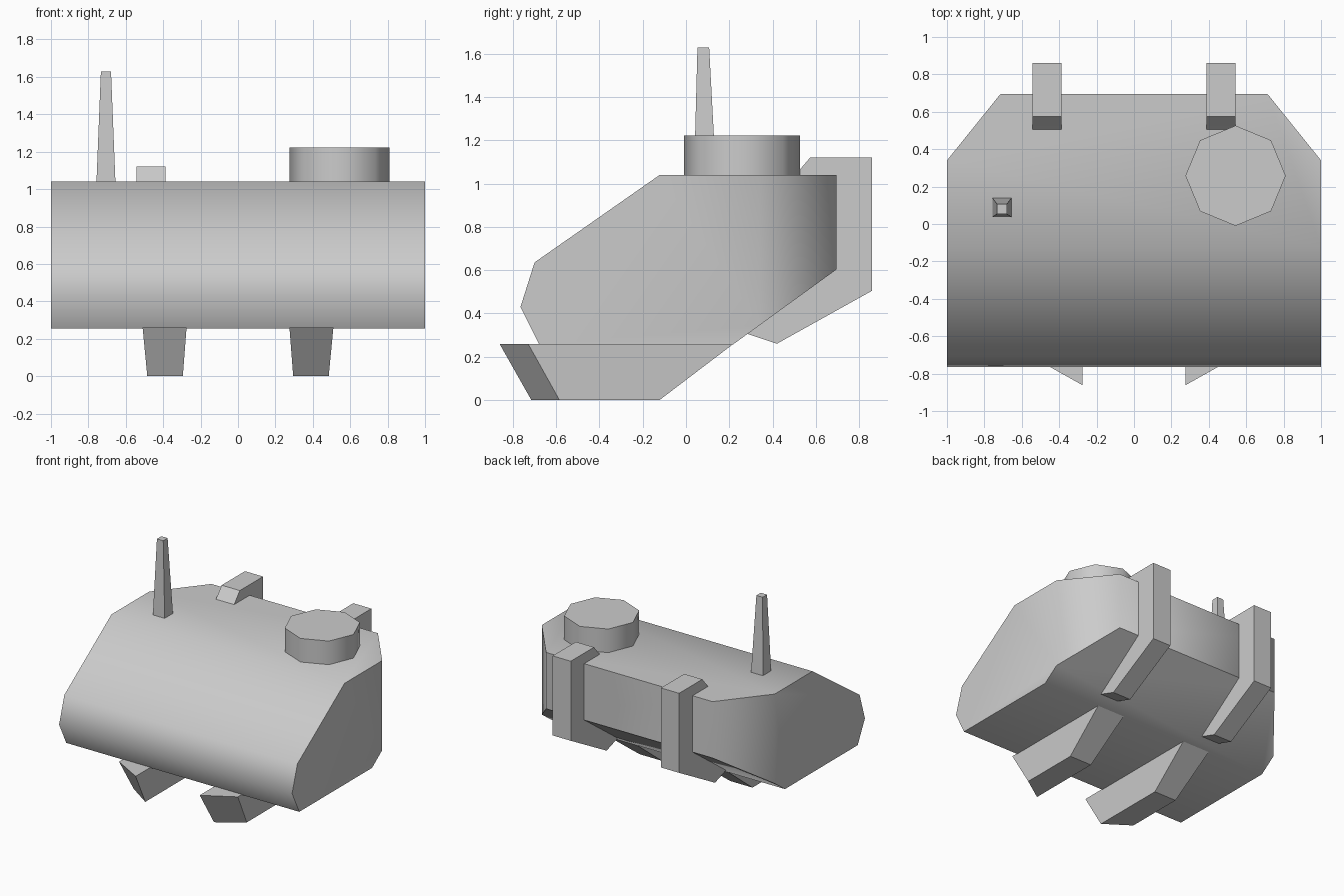
import bpy, bmesh, math
from mathutils import Vector

cube = bpy.data.objects.get("Cube")
if cube:
    bpy.data.objects.remove(cube, do_unlink=True)

grey = bpy.data.materials.new("plain grey")
grey.use_nodes = True
grey.diffuse_color = (0.6, 0.6, 0.6, 1)
grey.node_tree.nodes["Principled BSDF"].inputs["Base Color"].default_value = (0.6, 0.6, 0.6, 1)


def finish(name, bm, angle=53):
    bmesh.ops.recalc_face_normals(bm, faces=bm.faces)
    mesh = bpy.data.meshes.new(name)
    bm.to_mesh(mesh)
    bm.free()
    mesh.materials.append(grey)
    obj = bpy.data.objects.new(name, mesh)
    bpy.context.collection.objects.link(obj)
    bpy.ops.object.select_all(action='DESELECT')
    obj.select_set(True)
    bpy.context.view_layer.objects.active = obj
    bpy.ops.object.shade_smooth_by_angle(angle=math.radians(angle))
    return obj


def loft(rings):
    """Solid joining two matching rings of points."""
    bm = bmesh.new()
    a, b = [[bm.verts.new(p) for p in ring] for ring in rings]
    bm.faces.new(a)
    bm.faces.new(b)
    for i in range(len(a)):
        j = (i + 1) % len(a)
        bm.faces.new((a[i], a[j], b[j], b[i]))
    return bm


def extrude_side(profile, x0, x1):
    return loft([[(x, y, z) for y, z in profile] for x in (x0, x1)])


def square(cx, cy, z, half):
    return [(cx + sx * half, cy + sy * half, z)
            for sx, sy in ((-1, -1), (1, -1), (1, 1), (-1, 1))]


# Main body: side profile with the rear corners cut off
body = extrude_side([(-0.765, 0.43), (-0.70, 0.636), (-0.122, 1.04), (0.695, 1.04),
                     (0.695, 0.603), (0.215, 0.255), (-0.677, 0.255)], -1, 1)
for side in (-1, 1):
    cut = bmesh.ops.bisect_plane(
        body, geom=body.verts[:] + body.edges[:] + body.faces[:],
        plane_co=(side, 0.34, 0), plane_no=Vector((side * 0.36, 0.29, 0)).normalized(),
        clear_outer=True)
    rim = [e for e in cut["geom_cut"] if isinstance(e, bmesh.types.BMEdge)]
    bmesh.ops.contextual_create(body, geom=rim)
finish("body", body)

bracket = [(0.86, 1.122), (0.575, 1.122), (0.505, 1.04), (0.46, 0.99),
           (0.24, 0.32), (0.285, 0.305), (0.42, 0.26), (0.86, 0.505)]
for side, label in ((1, "left"), (-1, "right")):
    # Rear brackets hooked over the top and under the rear slope
    finish(label + "_rear_bracket", extrude_side(bracket, side * 0.387, side * 0.543), 30)

    # Feet: tapered, with a slanted front
    top = [(0.275, -0.862, 0.26), (0.51, -0.73, 0.26), (0.51, 0.22, 0.26), (0.275, 0.22, 0.26)]
    base = [(0.295, -0.715, 0), (0.485, -0.585, 0), (0.485, -0.122, 0), (0.295, -0.122, 0)]
    finish(label + "_foot", loft([[(side * x, y, z) for x, y, z in ring]
                                  for ring in (top, base)]), 30)

# Octagonal hatch
ring = [(0.543 + 0.268 * math.cos(i * math.pi / 4), 0.258 + 0.268 * math.sin(i * math.pi / 4))
        for i in range(8)]
finish("hatch", loft([[(x, y, z) for x, y in ring] for z in (1.0, 1.223)]))

# Tapered antenna
finish("antenna", loft([square(-0.706, 0.088, 1.03, 0.051), square(-0.706, 0.08, 1.63, 0.027)]), 30)
